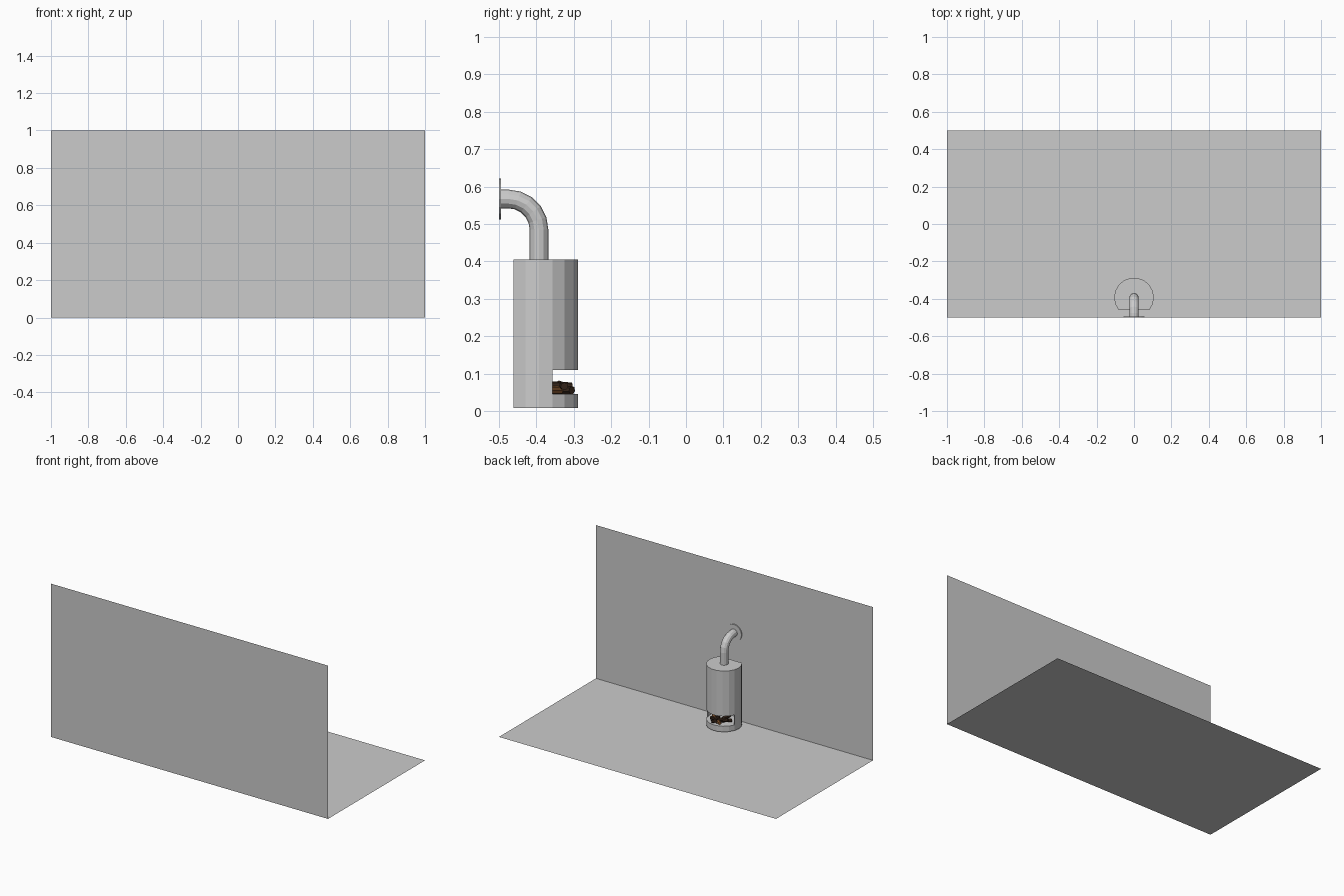
import bpy, bmesh, math
from mathutils import Vector

if "Cube" in bpy.data.objects:
    bpy.data.objects.remove(bpy.data.objects["Cube"])

CY, R, N = -0.393, 0.106, 18      # stove centre, radius, sides of the full circle


def finish(name, bm, color=None):
    bmesh.ops.recalc_face_normals(bm, faces=bm.faces)
    me = bpy.data.meshes.new(name)
    bm.to_mesh(me)
    bm.free()
    ob = bpy.data.objects.new(name, me)
    bpy.context.collection.objects.link(ob)
    if color:
        mat = bpy.data.materials.new(name + "_colour")
        mat.diffuse_color = color
        mat.use_nodes = True
        mat.node_tree.nodes["Principled BSDF"].inputs["Base Color"].default_value = mat.diffuse_color
        me.materials.append(mat)
    return ob


def quad(name, pts):
    bm = bmesh.new()
    bm.faces.new([bm.verts.new(p) for p in pts])
    return finish(name, bm)


def prism(name, outline, z0, z1):
    bm = bmesh.new()
    f = bm.faces.new([bm.verts.new((x, y, z0)) for x, y in outline])
    ext = bmesh.ops.extrude_face_region(bm, geom=[f], use_keep_orig=True)["geom"]
    for v in ext:
        if isinstance(v, bmesh.types.BMVert):
            v.co.z = z1
    return finish(name, bm)


def ring(step, r=R):
    a = math.radians(step * 360 / N)
    return r * math.cos(a), CY + r * math.sin(a)


def cylinder(name, a, b, r, sides, color=None):
    a, b = Vector(a), Vector(b)
    bm = bmesh.new()
    bmesh.ops.create_cone(bm, cap_ends=True, segments=sides, radius1=r, radius2=r,
                          depth=(b - a).length)
    rot = (b - a).to_track_quat('Z', 'Y').to_matrix()
    for v in bm.verts:
        v.co = rot @ v.co + (a + b) / 2
    return finish(name, bm, color)


# floor and wall
quad("floor", [(-1, -.5, 0), (1, -.5, 0), (1, .5, 0), (-1, .5, 0)])
quad("wall", [(-1, -.5, 0), (1, -.5, 0), (1, -.5, 1), (-1, -.5, 1)])

# stove body: round with a flat side toward the wall
outline = [ring(i) for i in range(-2, 12)]
prism("stove_base", outline, 0.008, 0.045)
prism("stove_upper", outline, 0.11, 0.405)

# wall of the fire chamber, open toward the room
back = [8, 9, 10, 11, -2, -1, 0, 1]
prism("chamber_wall", [ring(i) for i in back] + [ring(i, R - .006) for i in reversed(back)],
      0.045, 0.11)

# logs
DARK, BROWN = (.035, .018, .01, 1), (.25, .1, .03, 1)
logs = [((-.06, -.385, .055), (.03, -.305, .055), DARK),
        ((-.03, -.305, .057), (.065, -.375, .057), BROWN),
        ((-.015, -.43, .056), (.0, -.31, .056), DARK),
        ((-.065, -.34, .071), (.05, -.325, .066), DARK),
        ((.03, -.41, .071), (.005, -.306, .066), DARK)]
for i, (a, b, c) in enumerate(logs):
    cylinder(f"log_{i + 1}", a, b, 0.0105, 7, c)

# flue pipe: swept section with a quarter bend into the wall
PR, PZ, BR, SIDES = 0.025, 0.567, 0.082, 12
path = [(CY, 0.405, 0)]
for i in range(6):
    t = math.radians(18 * i)
    path.append((CY - BR + BR * math.cos(t), PZ - BR + BR * math.sin(t), t))
path.append((-0.5, PZ, math.pi / 2))
bm = bmesh.new()
loops = []
for y, z, t in path:
    loop = []
    for k in range(SIDES):
        a = 2 * math.pi * k / SIDES
        d = PR * math.cos(a)
        loop.append(bm.verts.new((PR * math.sin(a), y + d * math.cos(t), z + d * math.sin(t))))
    loops.append(loop)
for p, q in zip(loops, loops[1:]):
    for k in range(SIDES):
        j = (k + 1) % SIDES
        bm.faces.new((p[k], p[j], q[j], q[k]))
finish("flue_pipe", bm)

# wall flange
cylinder("wall_flange", (0, -.5, PZ), (0, -.494, PZ), 0.055, 16)
